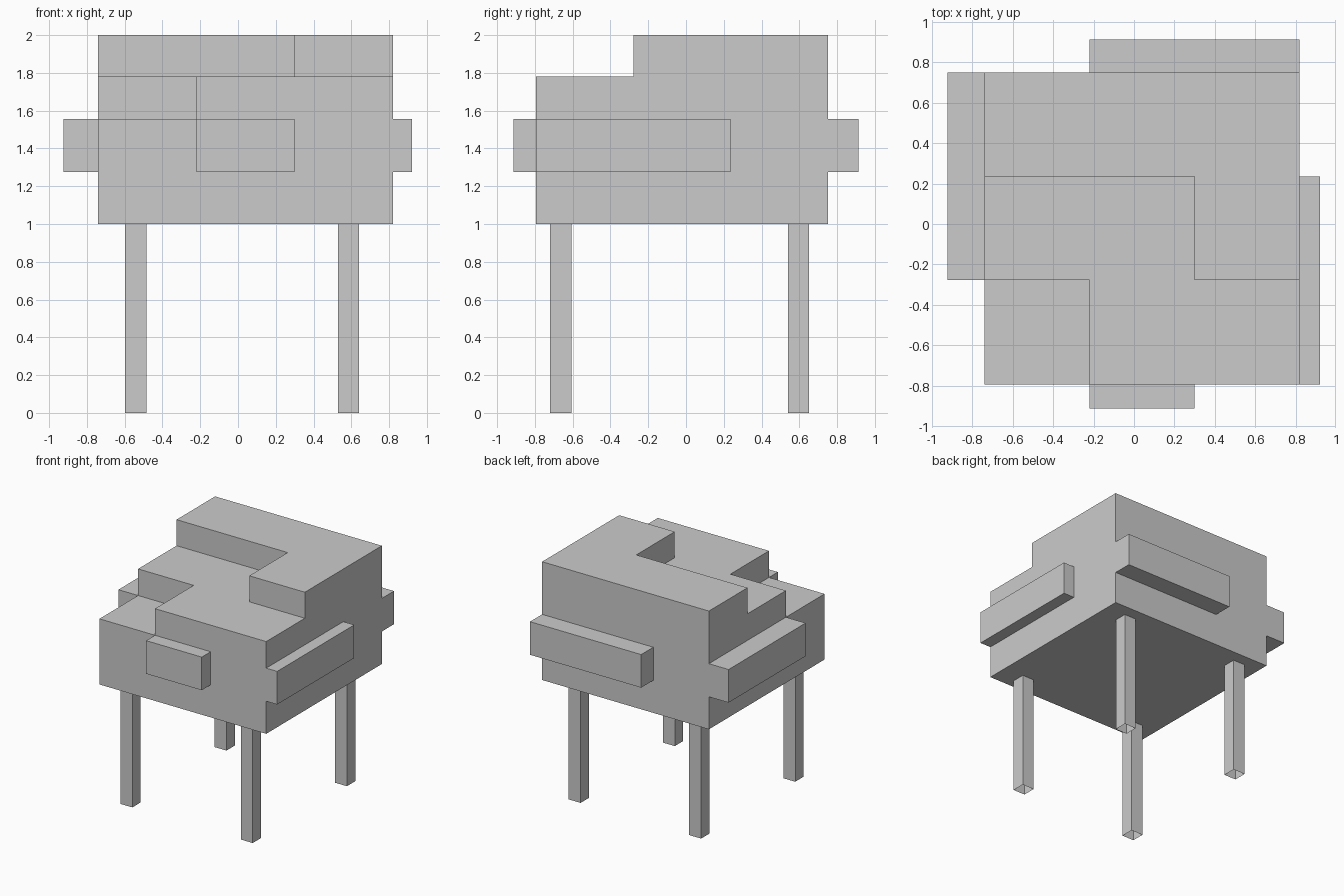
import bpy, bmesh

if "Cube" in bpy.data.objects:
    bpy.data.objects.remove(bpy.data.objects["Cube"])

XS = (-0.74, -0.22, 0.30, 0.82)
YS = (-0.794, -0.278, 0.236, 0.751)
BASE, LOW, MID, TOP = 1.0, 1.555, 1.78, 2.0
PANEL_Z = (1.275, LOW)


def finish(bm, name):
    bmesh.ops.remove_doubles(bm, verts=bm.verts, dist=1e-5)
    bmesh.ops.recalc_face_normals(bm, faces=bm.faces)
    mesh = bpy.data.meshes.new(name)
    bm.to_mesh(mesh)
    bm.free()
    bpy.context.collection.objects.link(bpy.data.objects.new(name, mesh))


def box(name, x, y, z, open_bottom=False):
    bm = bmesh.new()
    bmesh.ops.create_cube(bm, size=1)
    for v in bm.verts:
        v.co = [r[int(c > 0)] for r, c in zip((x, y, z), v.co)]
    bmesh.ops.recalc_face_normals(bm, faces=bm.faces)
    if open_bottom:
        bottom = [f for f in bm.faces if all(v.co.z < z[0] + 1e-4 for v in f.verts)]
        bmesh.ops.delete(bm, geom=bottom, context='FACES_ONLY')
    finish(bm, name)


# Stepped body: 3 x 3 cells of differing height, rows from front to back
HEIGHTS = ((LOW, MID, MID), (MID, MID, TOP), (TOP, TOP, TOP))
LEVELS = (BASE, LOW, MID, TOP)


def filled(i, j, k):
    return (0 <= i < 3 and 0 <= j < 3 and 0 <= k < 3
            and HEIGHTS[j][i] >= LEVELS[k + 1])


bm = bmesh.new()
axes = (XS, YS, LEVELS)
for cell in [(i, j, k) for i in range(3) for j in range(3) for k in range(3)]:
    if not filled(*cell):
        continue
    for a in range(3):
        b, c = (a + 1) % 3, (a + 2) % 3
        for side in (0, 1):
            neighbour = list(cell)
            neighbour[a] += 2 * side - 1
            if filled(*neighbour):
                continue
            verts = []
            for db, dc in ((0, 0), (1, 0), (1, 1), (0, 1)):
                p = [0, 0, 0]
                p[a] = axes[a][cell[a] + side]
                p[b] = axes[b][cell[b] + db]
                p[c] = axes[c][cell[c] + dc]
                verts.append(bm.verts.new(p))
            bm.faces.new(verts if side else verts[::-1])
bmesh.ops.remove_doubles(bm, verts=bm.verts, dist=1e-5)
bmesh.ops.dissolve_limit(bm, angle_limit=0.01, verts=bm.verts, edges=bm.edges)
finish(bm, "stepped_body")

# Side panels
box("front_panel", (XS[1], XS[2]), (-0.913, YS[0]), PANEL_Z)
box("back_panel", (XS[1], XS[3]), (YS[3], 0.913), PANEL_Z)
box("left_panel", (-0.924, XS[0]), (YS[1], YS[3]), PANEL_Z)
box("right_panel", (XS[3], 0.922), (YS[0], YS[2]), PANEL_Z)

# Legs, open underneath
for sx, x in (("left", (-0.597, -0.485)), ("right", (0.53, 0.641))):
    for sy, y in (("front", (-0.719, -0.607)), ("back", (0.539, 0.651))):
        box(f"{sy}_{sx}_leg", x, y, (0, BASE), open_bottom=True)
